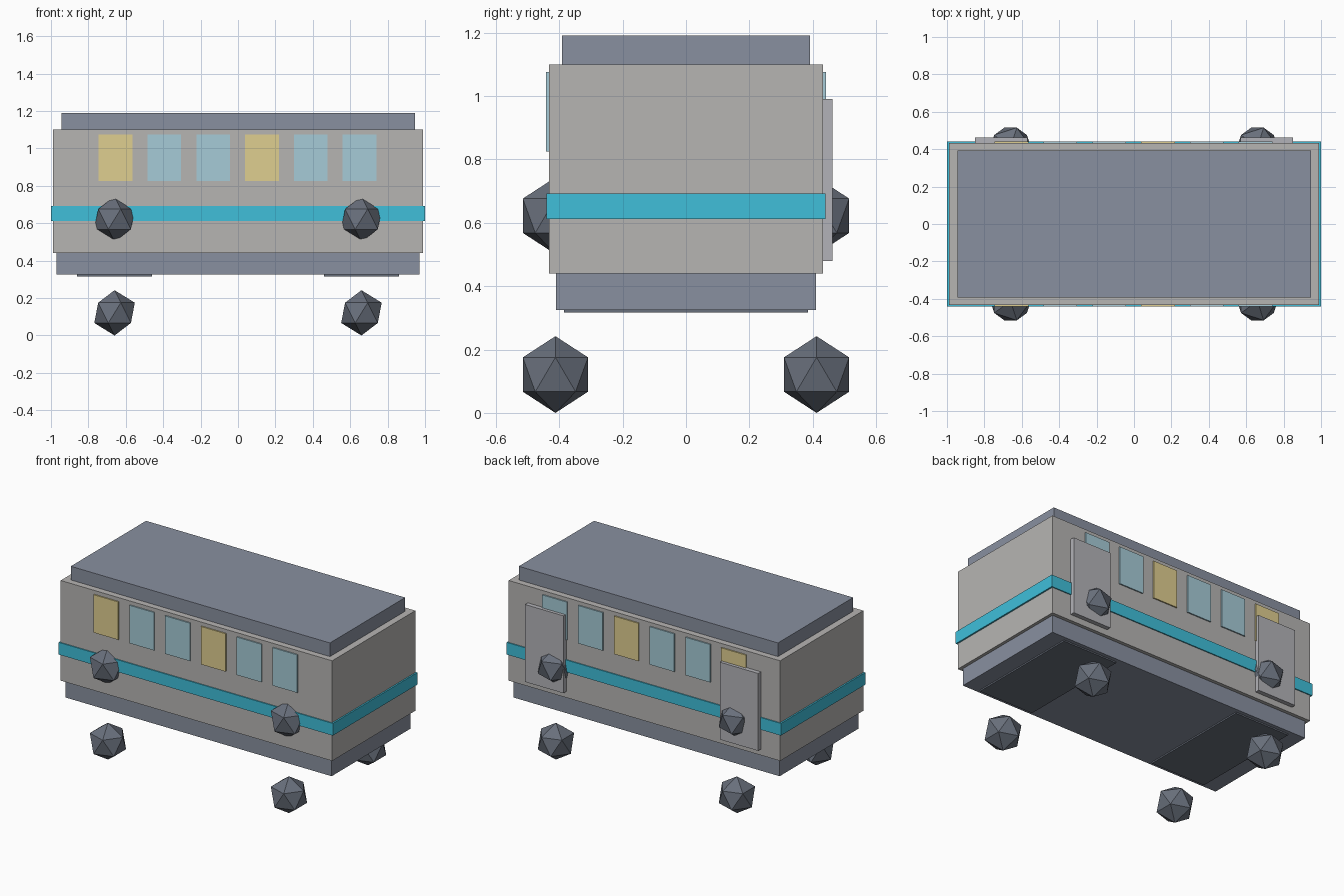
import bpy

if "Cube" in bpy.data.objects:
    bpy.data.objects.remove(bpy.data.objects["Cube"])


def material(name, rgb):
    m = bpy.data.materials.new(name)
    m.diffuse_color = (*rgb, 1)
    m.use_nodes = True
    m.node_tree.nodes["Principled BSDF"].inputs["Base Color"].default_value = m.diffuse_color
    return m


SLATE = material("slate", (0.25, 0.28, 0.35))
DARK = material("dark_steel", (0.14, 0.16, 0.20))
BODY = material("warm_grey", (0.47, 0.46, 0.45))
DOOR = material("pale_grey", (0.45, 0.45, 0.48))
CYAN = material("cyan", (0.05, 0.52, 0.70))
GLASS = material("glass_blue", (0.38, 0.60, 0.68))
LIT = material("lit_yellow", (0.74, 0.62, 0.28))


def box(name, x, y, z, mat):
    """Box from (min, max) ranges along each axis."""
    bpy.ops.mesh.primitive_cube_add(size=1)
    o = bpy.context.object
    o.name = name
    o.location = [(r[0] + r[1]) / 2 for r in (x, y, z)]
    o.scale = [r[1] - r[0] for r in (x, y, z)]
    bpy.ops.object.transform_apply(location=False, rotation=False, scale=True)
    o.data.materials.append(mat)
    return o


def ball(name, loc, mat):
    """Twenty-sided low-poly ball."""
    bpy.ops.mesh.primitive_ico_sphere_add(subdivisions=1, radius=0.121, location=loc)
    o = bpy.context.object
    o.name = name
    o.data.materials.append(mat)


# Carriage shell: skirt, body, roof and waist stripe
box("skirt", (-0.97, 0.97), (-0.41, 0.41), (0.325, 0.44), SLATE)
box("body", (-0.99, 0.99), (-0.433, 0.433), (0.44, 1.10), BODY)
box("roof", (-0.945, 0.945), (-0.392, 0.392), (1.10, 1.19), SLATE)
box("waist_stripe", (-1.0, 1.0), (-0.44, 0.44), (0.612, 0.692), CYAN)

# Shallow plates under each end
for cx, end in ((-0.66, "left"), (0.66, "right")):
    box(f"{end}_under_plate", (cx - 0.20, cx + 0.20), (-0.385, 0.385), (0.316, 0.33), DARK)

for s, side in ((-1, "front"), (1, "back")):
    # Six windows per side, two of them lit
    for i in range(6):
        cx = -0.655 + 0.261 * i
        y = sorted((s * 0.42, s * 0.441))
        box(f"{side}_window_{i + 1}", (cx - 0.09, cx + 0.09), y, (0.825, 1.075),
            LIT if i % 3 == 0 and i < 4 else GLASS)
    # Faceted wheels below and hubs on the body wall
    for cx, end in ((-0.66, "left"), (0.66, "right")):
        ball(f"{side}_{end}_wheel", (cx, s * 0.412, 0.121), DARK)
        ball(f"{side}_{end}_wall_hub", (cx, s * 0.412, 0.622), DARK)

# Two doors on the back side only
for cx, end in ((-0.71, "left"), (0.71, "right")):
    box(f"{end}_door", (cx - 0.14, cx + 0.14), (0.42, 0.462), (0.48, 0.99), DOOR)
